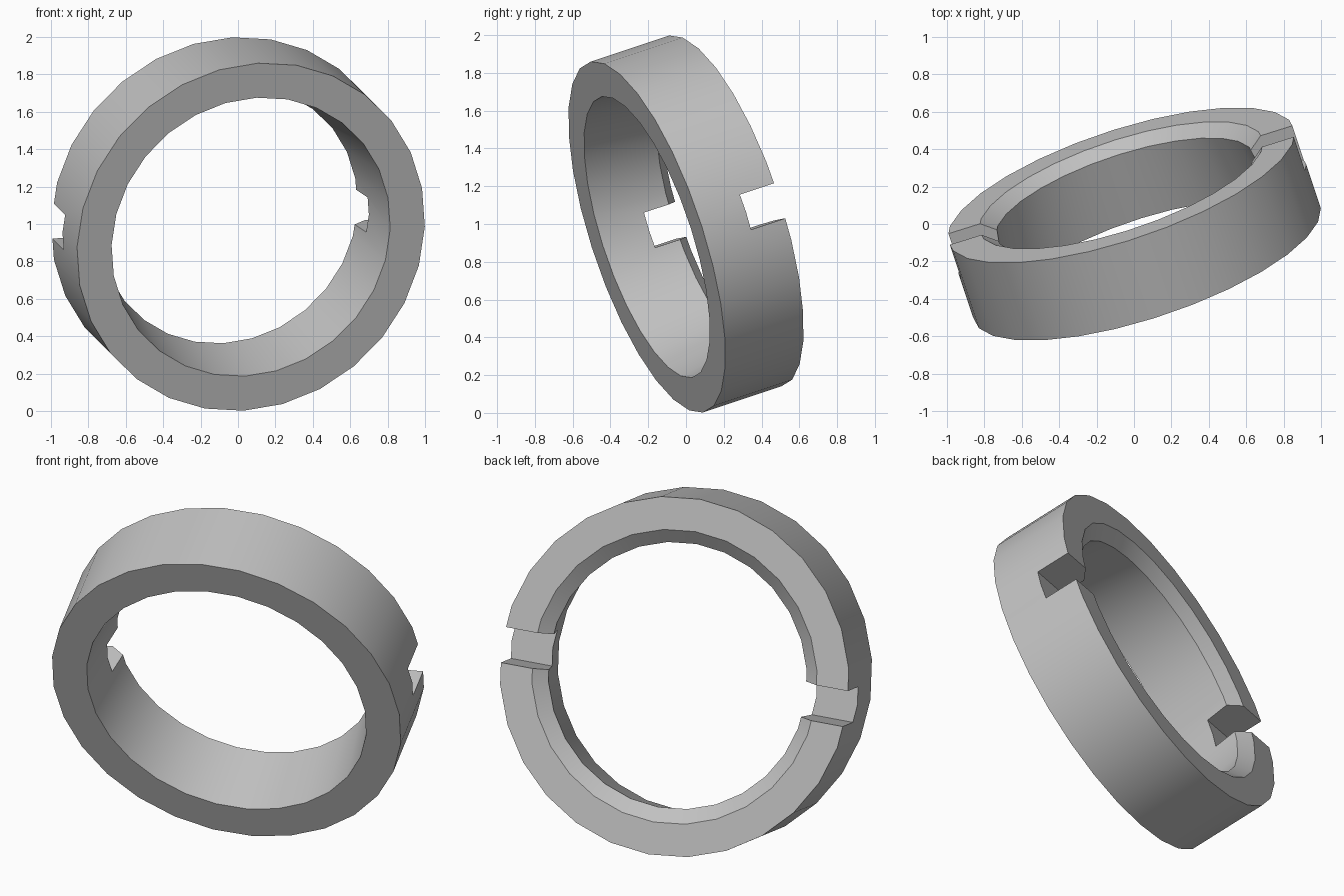
import bpy, bmesh, math
from mathutils import Vector, Matrix

cube = bpy.data.objects.get("Cube")
if cube:
    bpy.data.objects.remove(cube, do_unlink=True)

SIDES = 28
HALF = 0.229          # half of the ring's width along its axis
NOTCH_WIDTH, NOTCH_DEPTH = 0.195, 0.2

# Tilted frame: ring axis points to the back, notches lie along "across"
axis = Vector((-1, 3, 1)).normalized()
across = Vector((0.953, 0.299, 0.056))
across = (across - axis * across.dot(axis)).normalized()
side = axis.cross(across)
frame = Matrix.Translation((0, 0, 1)) @ Matrix((across, side, axis)).transposed().to_4x4()

grey = bpy.data.materials.new("light_grey")
grey.use_nodes = True
colour = (0.53, 0.53, 0.53, 1)
grey.diffuse_color = colour
grey.node_tree.nodes["Principled BSDF"].inputs["Base Color"].default_value = colour


def make_object(name, bm):
    bmesh.ops.recalc_face_normals(bm, faces=bm.faces)
    mesh = bpy.data.meshes.new(name)
    bm.to_mesh(mesh)
    bm.free()
    mesh.materials.append(grey)
    obj = bpy.data.objects.new(name, mesh)
    bpy.context.collection.objects.link(obj)
    obj.matrix_world = frame
    return obj


# Ring: closed (radius, height) profile with tapered bore and bevelled back lip
profile = [(0.976, -HALF), (0.976, HALF), (0.798, HALF),
           (0.723, HALF - 0.061), (0.782, -HALF)]
bm = bmesh.new()
loops = []
for i in range(SIDES):
    a = math.tau * i / SIDES
    loops.append([bm.verts.new((r * math.cos(a), r * math.sin(a), h)) for r, h in profile])
for i in range(SIDES):
    here, there = loops[i], loops[(i + 1) % SIDES]
    for j in range(len(profile)):
        k = (j + 1) % len(profile)
        bm.faces.new((here[j], there[j], there[k], here[k]))
ring = make_object("notched_ring", bm)

# One long bar cuts both opposite notches in the back rim
bm = bmesh.new()
bmesh.ops.create_cube(bm, size=1)
bmesh.ops.scale(bm, vec=(3, NOTCH_WIDTH, NOTCH_DEPTH * 2), verts=bm.verts)
bmesh.ops.translate(bm, vec=(0, 0, HALF), verts=bm.verts)
cutter = make_object("notch_cutter", bm)
cutter.hide_render = True

cut = ring.modifiers.new("notches", 'BOOLEAN')
cut.operation = 'DIFFERENCE'
cut.solver = 'EXACT'
cut.object = cutter
bpy.ops.object.select_all(action='DESELECT')
bpy.context.view_layer.objects.active = ring
ring.select_set(True)
bpy.ops.object.modifier_apply(modifier=cut.name)
bpy.data.objects.remove(cutter, do_unlink=True)

# Smooth round walls, crisp rims
bpy.ops.object.shade_smooth_by_angle(angle=math.radians(30))
